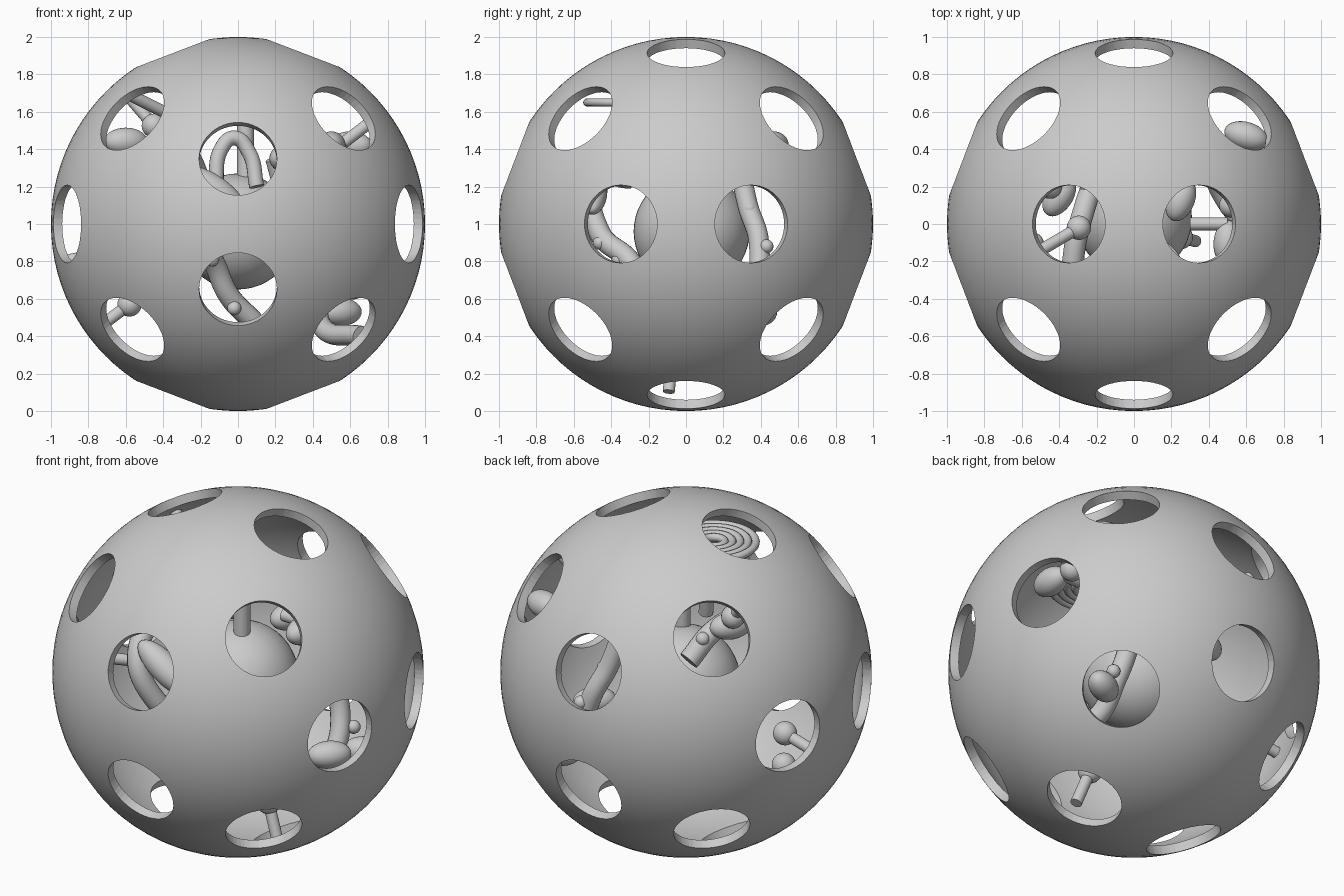
import bpy, bmesh, math
from mathutils import Vector

cube = bpy.data.objects.get("Cube")
if cube:
    bpy.data.objects.remove(cube, do_unlink=True)

grey = bpy.data.materials.new("plain grey")
grey.use_nodes = True
grey.diffuse_color = (0.6, 0.6, 0.6, 1)
grey.node_tree.nodes["Principled BSDF"].inputs["Base Color"].default_value = (0.6, 0.6, 0.6, 1)
CENTRE = Vector((0, 0, 1))


def finish(name):
    ob = bpy.context.object
    ob.name = name
    ob.data.materials.append(grey)
    bpy.ops.object.shade_smooth_by_angle(angle=math.radians(35))
    return ob


def ball(name, pos, size, seg=32, turn=(0, 0, 0)):
    bpy.ops.mesh.primitive_uv_sphere_add(segments=seg, ring_count=seg // 2, radius=1,
                                         location=CENTRE + Vector(pos), rotation=turn)
    bpy.context.object.scale = size if isinstance(size, tuple) else (size,) * 3
    return finish(name)


def rod(name, a, b, radius):
    a, b = Vector(a), Vector(b)
    bpy.ops.mesh.primitive_cylinder_add(vertices=24, radius=radius, depth=(b - a).length,
                                        location=CENTRE + (a + b) / 2)
    bpy.context.object.rotation_euler = (b - a).to_track_quat('Z', 'Y').to_euler()
    return finish(name)


def tube(name, points, radius):
    curve = bpy.data.curves.new(name, 'CURVE')
    curve.dimensions = '3D'
    curve.bevel_depth = radius
    curve.bevel_resolution = 6
    curve.use_fill_caps = True
    spline = curve.splines.new('BEZIER')
    spline.bezier_points.add(len(points) - 1)
    for bp, p in zip(spline.bezier_points, points):
        bp.co = CENTRE + Vector(p)
        bp.handle_left_type = bp.handle_right_type = 'AUTO'
    curve.materials.append(grey)
    ob = bpy.data.objects.new(name, curve)
    bpy.context.collection.objects.link(ob)


# Cutter: twenty plugs pointing at the corners of a dodecahedron
g = (1 + math.sqrt(5)) / 2
signs = (-1, 1)
corners = [Vector((i, j, k)) for i in signs for j in signs for k in signs]
for i in signs:
    for j in signs:
        corners += [Vector((0, i * g, j / g)), Vector((i / g, 0, j * g)), Vector((i * g, j / g, 0))]
bm = bmesh.new()
for c in corners:
    d = c.normalized()
    mat = d.to_track_quat('Z', 'Y').to_matrix().to_4x4()
    mat.translation = CENTRE + d * 0.95
    bmesh.ops.create_cone(bm, cap_ends=True, segments=48, radius1=0.208, radius2=0.208,
                          depth=0.4, matrix=mat)
mesh = bpy.data.meshes.new("hole_cutter")
bm.to_mesh(mesh)
bm.free()
cutter = bpy.data.objects.new("hole_cutter", mesh)
bpy.context.collection.objects.link(cutter)
cutter.hide_render = True
cutter.hide_set(True)

# Hollow shell with round openings
shell = ball("shell", (0, 0, 0), 1, seg=96)
bpy.ops.object.transform_apply(location=False, rotation=False, scale=True)
wall = shell.modifiers.new("wall", 'SOLIDIFY')
wall.thickness = 0.05
wall.offset = -1
holes = shell.modifiers.new("holes", 'BOOLEAN')
holes.operation = 'DIFFERENCE'
holes.solver = 'EXACT'
holes.object = cutter
bpy.context.view_layer.update()
cut = bpy.data.meshes.new_from_object(shell.evaluated_get(bpy.context.evaluated_depsgraph_get()))
shell.modifiers.clear()
shell.data = cut
bpy.ops.object.select_all(action='DESELECT')
shell.select_set(True)
bpy.context.view_layer.objects.active = shell
bpy.ops.object.shade_smooth_by_angle(angle=math.radians(35))

# Central core
ball("core", (0, 0.03, -0.04), 0.31, seg=48)

# Flat stack of concentric rings near the top
for n in range(5):
    bpy.ops.mesh.primitive_torus_add(major_radius=0.06 + n * 0.042, minor_radius=0.022,
                                     major_segments=48, minor_segments=12,
                                     location=CENTRE + Vector((0.03, -0.3, 0.65)))
    finish("ring_%d" % (n + 1))

# Winding tubes around the core, with small beads
tube("left_tube", [(-0.2, 0.26, 0.22), (-0.26, 0.1, 0.36), (-0.32, -0.15, 0.38),
                   (-0.32, -0.48, 0.22), (-0.22, -0.46, -0.05), (-0.13, -0.3, -0.2),
                   (-0.05, -0.22, -0.38), (0.08, -0.15, -0.52)], 0.058)
tube("right_tube", [(0.2, 0.28, 0.35), (0.27, 0.33, 0.1), (0.35, 0.39, -0.1),
                    (0.42, 0.36, -0.35), (0.45, 0.2, -0.55), (0.66, -0.1, -0.6)], 0.055)
tube("arch_tube", [(-0.12, -0.35, 0.2), (-0.09, -0.32, 0.4), (-0.02, -0.3, 0.46),
                   (0.06, -0.3, 0.38), (0.1, -0.33, 0.2)], 0.04)
beads = [(-0.18, -0.46, -0.1), (-0.14, -0.36, -0.19), (-0.02, -0.25, -0.45),
         (0.3, 0.34, 0.08), (0.39, 0.43, -0.12), (0.48, 0.4, -0.35), (-0.25, 0.2, 0.34)]
for n, p in enumerate(beads):
    ball("bead_%d" % (n + 1), p, 0.038, seg=16)
rod("pillar", (0.04, -0.02, 0.2), (0.04, -0.02, 0.6), 0.045)

# Studs: rods from the wall ending in a ball
studs = [(-0.7, 0.07, -0.15), (-0.45, 0.2, 0.525), (-0.58, -0.09, -0.43),
         (0.25, -0.07, -0.68), (0.52, 0.1, 0.4)]
for n, p in enumerate(studs):
    ball("stud_ball_%d" % (n + 1), p, 0.065)
    rod("stud_rod_%d" % (n + 1), p, Vector(p).normalized() * 0.96, 0.032)
ball("upper_stud_ball", (-0.295, -0.02, 0.55), 0.065)
rod("upper_stud_rod", (-0.295, -0.02, 0.55), (-0.6, -0.2, 0.7), 0.032)
rod("cross_rod", (0.3, 0, 0.42), (0.5, 0, 0.42), 0.035)

# Bean-shaped pods: position and turn about z
pods = [((-0.4, 0.15, 0.44), 1.0), ((-0.6, -0.12, 0.44), 0.3), ((0.6, 0.47, 0.42), -0.3),
        ((0.55, 0.4, -0.47), 0.5), ((0.6, 0.0, -0.33), 0.8), ((0.5, -0.1, 0.42), 1.5),
        ((0.25, 0.13, 0.35), 1.2)]
for n, (p, turn) in enumerate(pods):
    ball("pod_%d" % (n + 1), p, (0.12, 0.075, 0.075), turn=(0, 0, turn))
ball("front_pod", (-0.13, -0.5, 0.18), (0.2, 0.08, 0.08), turn=(0, 0.6, 0))
